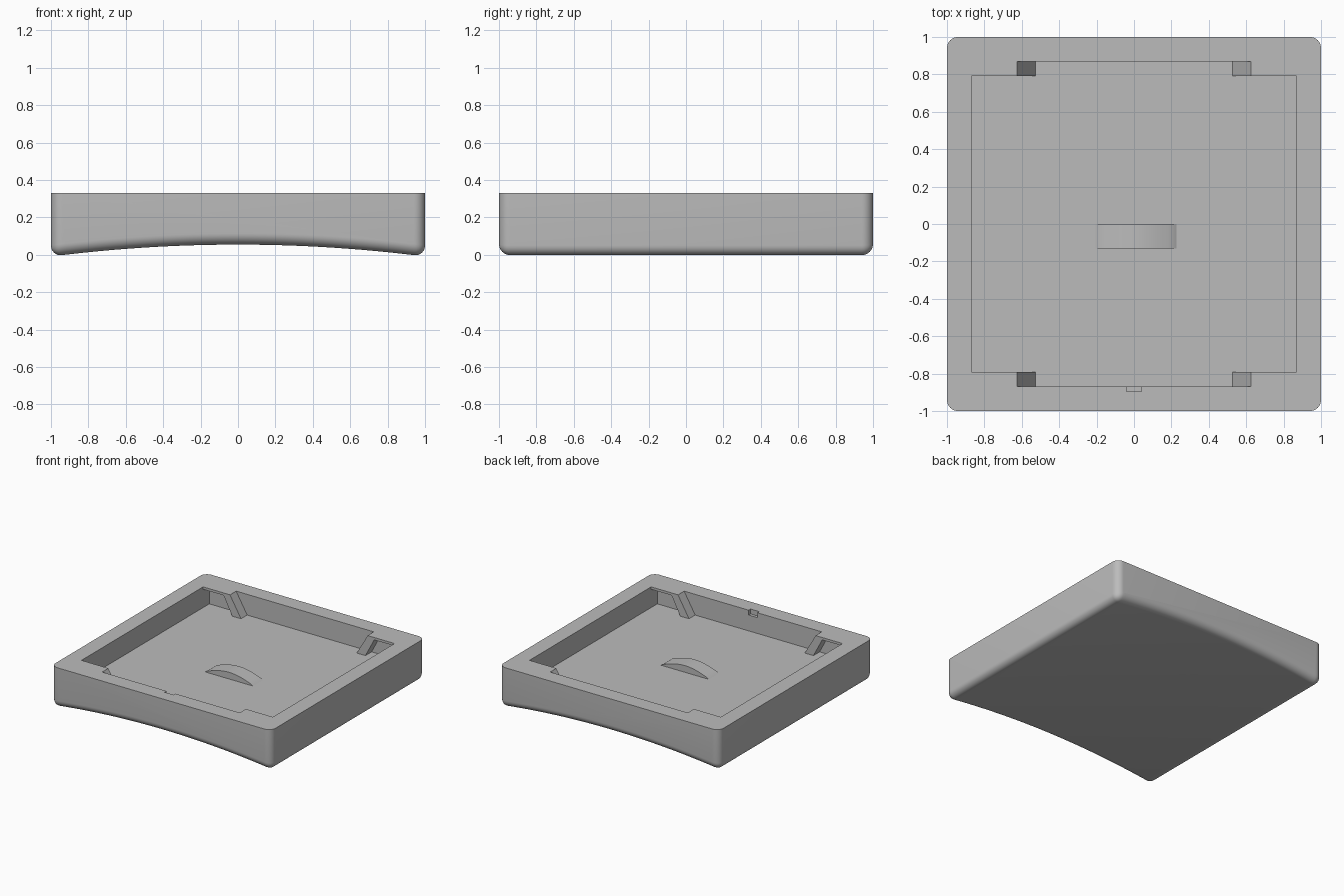
import bpy
import bmesh
import math

cube = bpy.data.objects.get("Cube")
if cube:
    bpy.data.objects.remove(cube, do_unlink=True)

TOP, FLOOR, WALL, LIP = 0.33, 0.16, 0.87, 0.79

grey = bpy.data.materials.new("plain grey")
grey.use_nodes = True
grey.diffuse_color = (0.5, 0.5, 0.5, 1)
grey.node_tree.nodes["Principled BSDF"].inputs["Base Color"].default_value = (0.5, 0.5, 0.5, 1)


def prism(name, profile, y0, y1, round_edges=None):
    """Extrude an xz profile along y, optionally rounding chosen edges."""
    bm = bmesh.new()
    face = bm.faces.new([bm.verts.new((x, y0, z)) for x, z in profile])
    ext = bmesh.ops.extrude_face_region(bm, geom=[face])
    for v in ext["geom"]:
        if isinstance(v, bmesh.types.BMVert):
            v.co.y = y1
    bmesh.ops.recalc_face_normals(bm, faces=bm.faces[:])
    if round_edges:
        edges = [e for e in bm.edges if round_edges(e)]
        bmesh.ops.bevel(bm, geom=edges, offset=0.06, segments=8,
                        profile=0.5, affect="EDGES", clamp_overlap=True)
    mesh = bpy.data.meshes.new(name)
    bm.to_mesh(mesh)
    bm.free()
    mesh.materials.append(grey)
    obj = bpy.data.objects.new(name, mesh)
    bpy.context.collection.objects.link(obj)
    return obj


def box(name, x0, x1, y0, y1, z0, z1):
    return prism(name, [(x0, z0), (x1, z0), (x1, z1), (x0, z1)], y0, y1)


def activate(obj):
    bpy.ops.object.select_all(action="DESELECT")
    obj.select_set(True)
    bpy.context.view_layer.objects.active = obj


def cut(target, cutter):
    mod = target.modifiers.new("cut", "BOOLEAN")
    mod.operation = "DIFFERENCE"
    mod.solver = "EXACT"
    mod.object = cutter
    activate(target)
    bpy.ops.object.modifier_apply(modifier=mod.name)
    bpy.data.objects.remove(cutter, do_unlink=True)


def smooth(obj):
    activate(obj)
    bpy.ops.object.shade_smooth_by_angle(angle=math.radians(30))


# Tray body: arched underside, rounded corners and lower edges
def body_edge(e):
    a, b = (v.co for v in e.verts)
    upright = abs(a.z - b.z) > 0.2
    low = max(a.z, b.z) < 0.2
    along_arch = abs(a.y - b.y) < 0.1
    side = abs(a.x) > 0.99 and abs(b.x) > 0.99
    return upright or (low and (along_arch or side))


N = 24
arch = [-1 + 2 * i / N for i in range(N + 1)]
profile = [(x, 0.055 - 0.0636 * x * x) for x in arch] + [(1, TOP), (-1, TOP)]
body = prism("tray_body", profile, -1, 1, body_edge)

# Recess: full-width undercut, then the narrower opening above it
cut(body, box("undercut_cutter", -WALL, WALL, -WALL, WALL, FLOOR, TOP - 0.02))
cut(body, box("opening_cutter", -WALL, WALL, -LIP, LIP, FLOOR + 0.05, TOP + 0.1))
cut(body, box("end_cutter", -0.625, 0.625, -WALL, WALL, FLOOR + 0.05, TOP + 0.1))

# Small notch in the front rim
cut(body, box("notch_cutter", -0.04, 0.04, -0.895, -0.85, TOP - 0.04, TOP + 0.1))
smooth(body)

# Slanted corner supports under the lips
for sx, side in ((1, "left"), (-1, "right")):
    for sy, end in ((1, "back"), (-1, "front")):
        slope = [(sx * 0.52, FLOOR - 0.01), (sx * 0.60, FLOOR - 0.01),
                 (sx * 0.69, TOP - 0.01), (sx * 0.625, TOP - 0.002)]
        prism(f"{end}_{side}_support", slope, sy * LIP, sy * (WALL + 0.01))

# Curved bump on the recess floor
bump = [(-0.22 + 0.46 * i / 16, FLOOR + 0.055 * math.sin(math.pi * i / 16)) for i in range(17)]
smooth(prism("floor_bump", [(-0.22, FLOOR - 0.01)] + bump[1:-1] + [(0.24, FLOOR - 0.01)], -0.13, 0))
